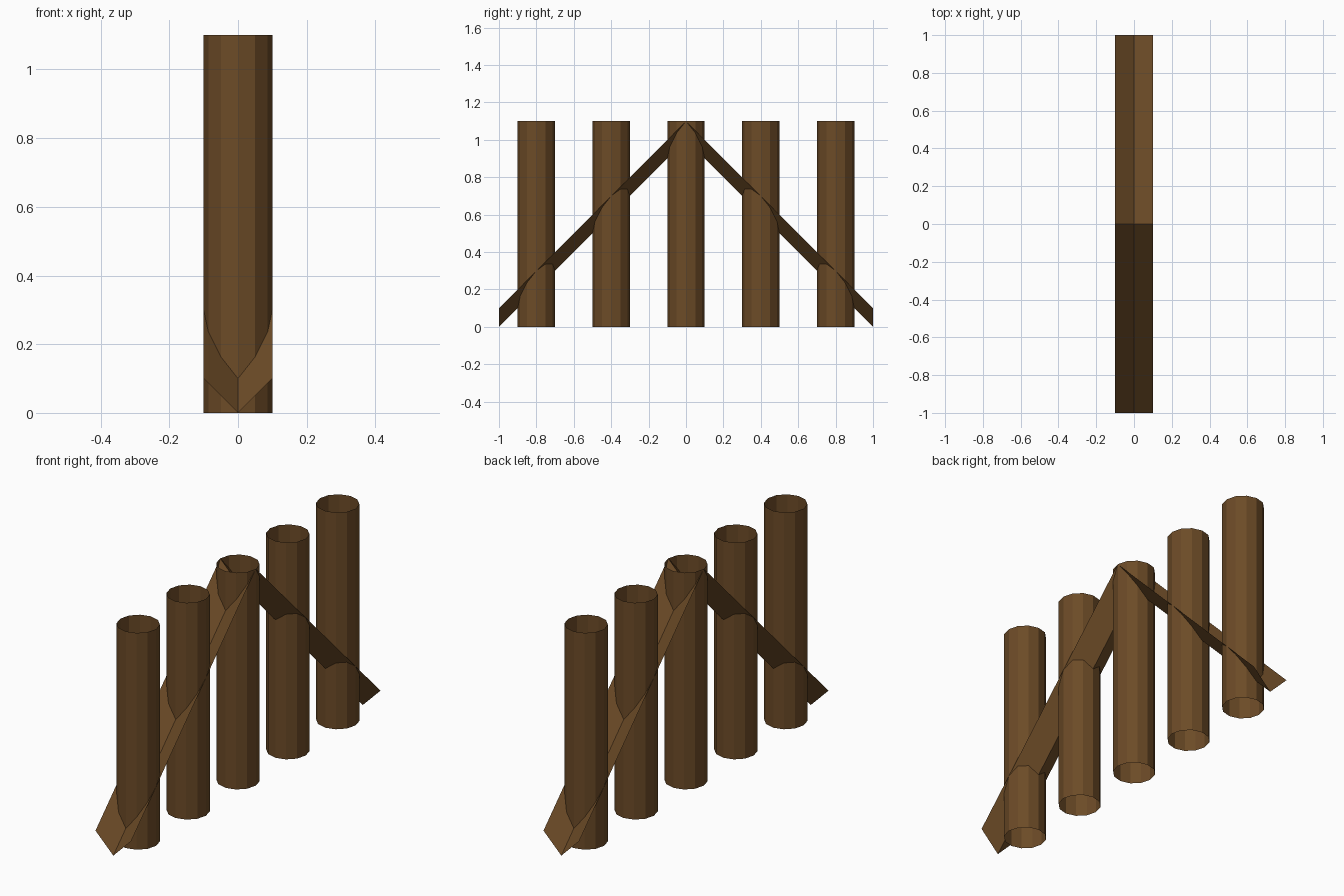
import bpy
import bmesh

cube = bpy.data.objects.get("Cube")
if cube:
    bpy.data.objects.remove(cube, do_unlink=True)

RADIUS, HEIGHT, SPACING = 0.1, 1.1, 0.4

brown = bpy.data.materials.new("wood brown")
brown.use_nodes = True
colour = (0.15, 0.07, 0.02, 1)
brown.diffuse_color = colour
brown.node_tree.nodes["Principled BSDF"].inputs["Base Color"].default_value = colour


def add_object(name, bm):
    mesh = bpy.data.meshes.new(name)
    bm.to_mesh(mesh)
    bm.free()
    mesh.materials.append(brown)
    obj = bpy.data.objects.new(name, mesh)
    bpy.context.collection.objects.link(obj)
    return obj


# Row of open, twelve-sided upright posts
for i in range(5):
    bm = bmesh.new()
    bmesh.ops.create_cone(bm, cap_ends=False, segments=12,
                          radius1=RADIUS, radius2=RADIUS, depth=HEIGHT)
    post = add_object(f"post_{i + 1}", bm)
    post.location = (0, (i - 2) * SPACING, HEIGHT / 2)

# Two sloping braces: V-shaped channels, open upwards, meeting at the ridge
for name, side in (("front_brace", -1), ("back_brace", 1)):
    bm = bmesh.new()
    rows = [[bm.verts.new((x, y, 1 - abs(y) + abs(x))) for x in (-RADIUS, 0, RADIUS)]
            for y in (side, 0)]
    for k in range(2):
        bm.faces.new((rows[0][k], rows[0][k + 1], rows[1][k + 1], rows[1][k]))
    # Turn the faces upwards
    bm.normal_update()
    bmesh.ops.reverse_faces(bm, faces=[f for f in bm.faces if f.normal.z < 0])
    add_object(name, bm)
